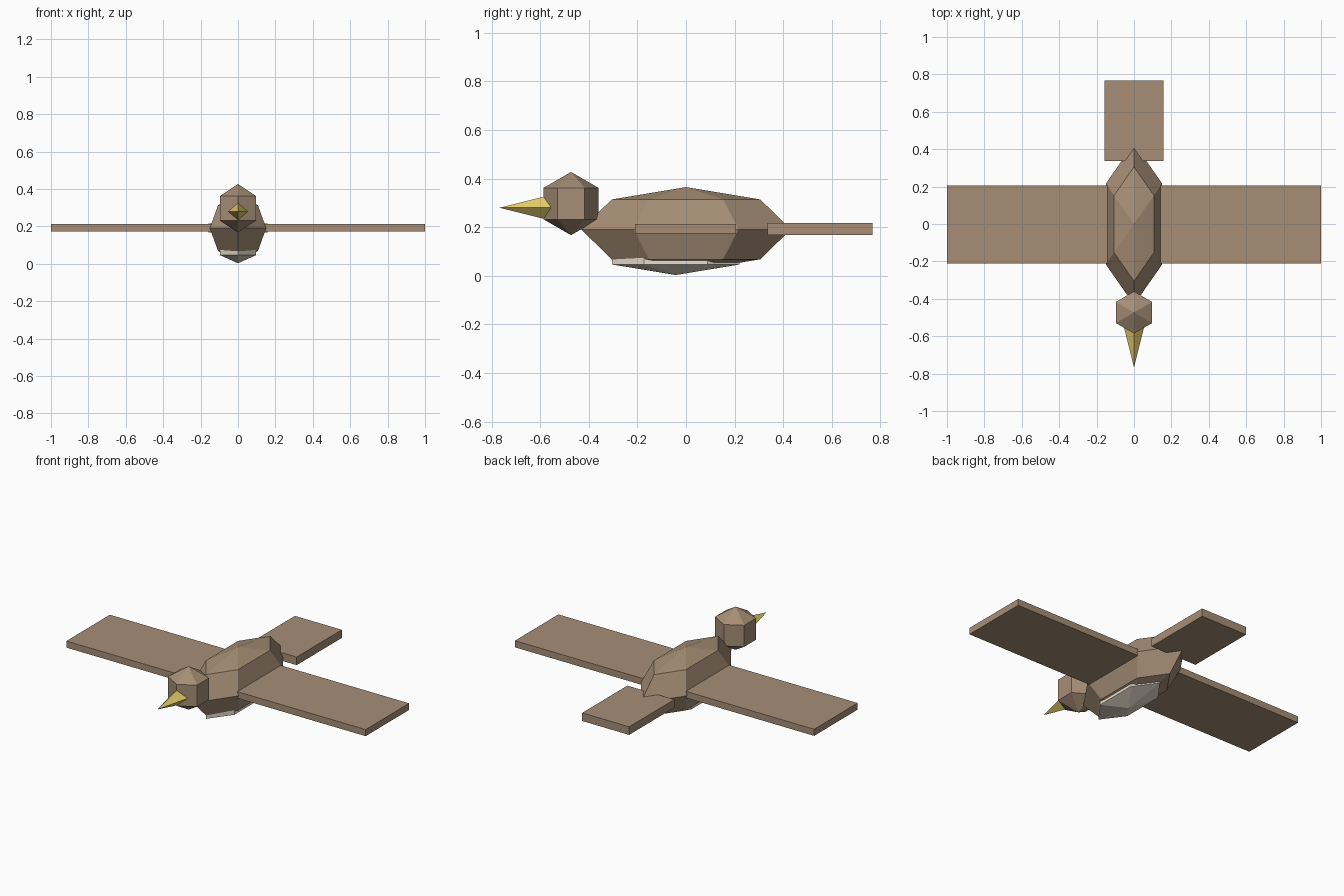
import bpy
from math import pi

if "Cube" in bpy.data.objects:
    bpy.data.objects.remove(bpy.data.objects["Cube"])


def material(name, rgb):
    m = bpy.data.materials.new(name)
    m.diffuse_color = (*rgb, 1)
    m.use_nodes = True
    m.node_tree.nodes["Principled BSDF"].inputs["Base Color"].default_value = m.diffuse_color
    return m


brown = material("brown_feathers", (0.38, 0.27, 0.18))
cream = material("cream_feathers", (0.80, 0.74, 0.62))
yellow = material("yellow_beak", (0.80, 0.62, 0.15))


def finish(name, mat):
    ob = bpy.context.object
    ob.name = name
    ob.data.materials.append(mat)
    bpy.ops.object.transform_apply(location=False, rotation=True, scale=True)
    return ob


def ball(name, loc, radii, rings, mat):
    """Six-sided faceted ellipsoid with corners pointing along y."""
    bpy.ops.mesh.primitive_uv_sphere_add(segments=6, ring_count=rings, radius=1, location=loc)
    ob = bpy.context.object
    # put a corner on the y axis whatever the primitive's starting angle
    if max(v.co.y for v in ob.data.vertices) < max(v.co.x for v in ob.data.vertices):
        ob.rotation_euler.z = pi / 2
        bpy.ops.object.transform_apply(location=False, rotation=True, scale=False)
    ob.scale = radii
    return finish(name, mat)


def slab(name, lo, hi, mat):
    """Box between two opposite corners."""
    bpy.ops.mesh.primitive_cube_add(size=1, location=[(a + b) / 2 for a, b in zip(lo, hi)])
    bpy.context.object.scale = [b - a for a, b in zip(lo, hi)]
    return finish(name, mat)


# Body, belly patch and head
ball("body", (0, 0, 0.191), (0.174, 0.432, 0.174), 4, brown)
ball("belly", (0, -0.042, 0.09), (0.129, 0.303, 0.087), 3, cream)
ball("head", (0, -0.473, 0.297), (0.13, 0.13, 0.13), 3, brown)

# Wings and tail
slab("left_wing", (0.1, -0.21, 0.173), (1.0, 0.205, 0.213), brown)
slab("right_wing", (-1.0, -0.21, 0.173), (-0.1, 0.205, 0.213), brown)
slab("tail", (-0.157, 0.336, 0.168), (0.157, 0.767, 0.217), brown)

# Four-sided beak pointing forward
bpy.ops.mesh.primitive_cone_add(vertices=4, radius1=0.06, radius2=0, depth=0.24,
                                location=(0, -0.647, 0.28), rotation=(pi / 2, 0, 0))
finish("beak", yellow)
